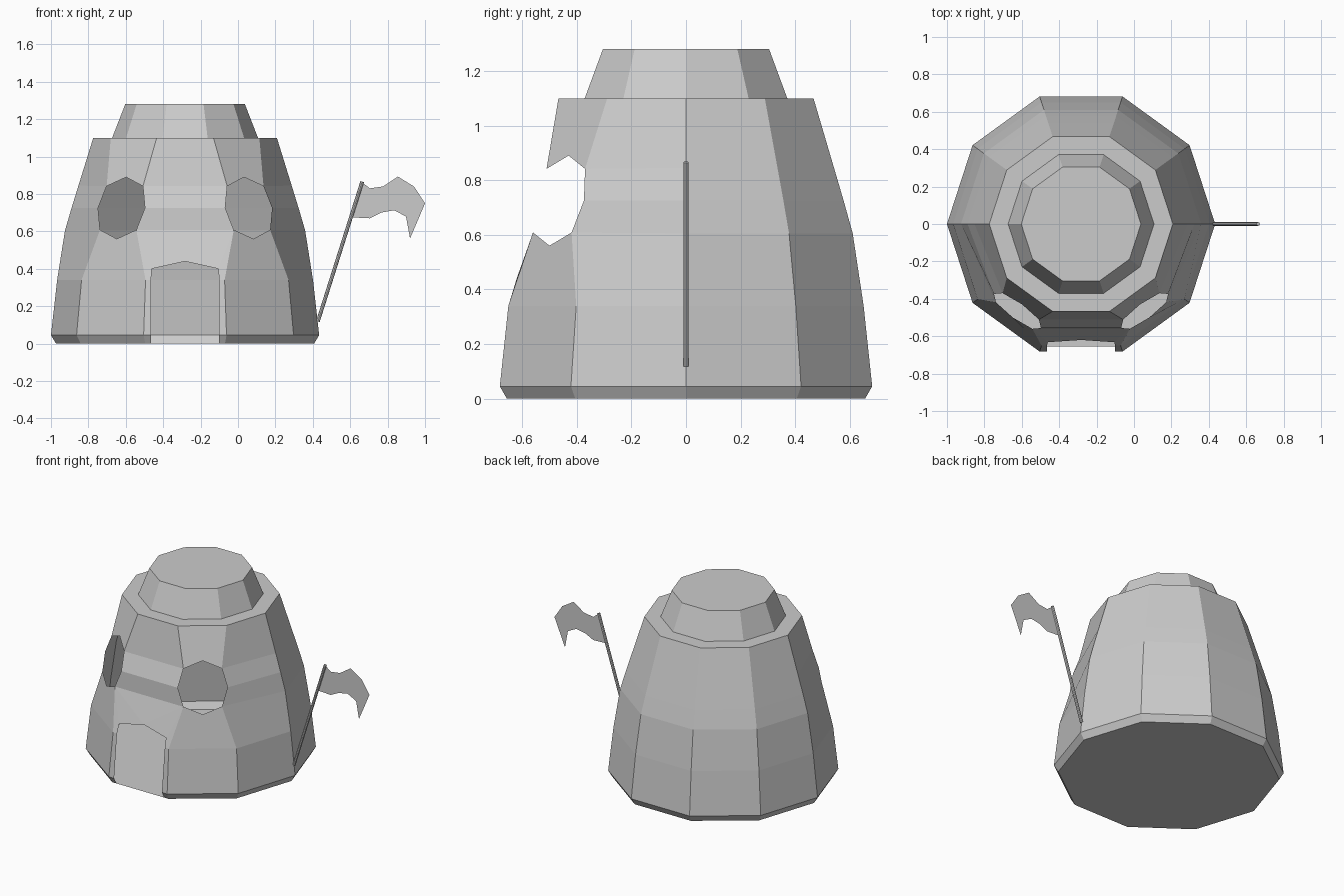
import bpy, bmesh, math
from mathutils import Vector

if "Cube" in bpy.data.objects:
    bpy.data.objects.remove(bpy.data.objects["Cube"])

CX = -0.283   # hut axis
SIDES = 10


def add_object(name, bm, location=(0, 0, 0)):
    mesh = bpy.data.meshes.new(name)
    bm.to_mesh(mesh)
    bm.free()
    ob = bpy.data.objects.new(name, mesh)
    ob.location = location
    bpy.context.collection.objects.link(ob)
    return ob


# Hut shell: ten-sided lathe, hollow and paper thin
profile = [(0.69, 0), (0.717, 0.045), (0.684, 0.34), (0.642, 0.605), (0.607, 0.725),
           (0.57, 0.845), (0.491, 1.1), (0.39, 1.1), (0.32, 1.28)]
bm = bmesh.new()
rings = []
for r, z in profile:
    angles = [math.tau * i / SIDES for i in range(SIDES)]
    rings.append([bm.verts.new((r * math.cos(a), r * math.sin(a), z)) for a in angles])
faces = {}
for k in range(len(rings) - 1):
    for i in range(SIDES):
        j = (i + 1) % SIDES
        faces[k, i] = bm.faces.new((rings[k][i], rings[k][j], rings[k + 1][j], rings[k + 1][i]))
bm.faces.new(rings[0][::-1])
bm.faces.new(rings[-1])

# Eye windows: octagonal openings, neighbouring corners pulled onto the rim
for s, col, inner, outer in ((1, 8, 8, 9), (-1, 6, 7, 6)):
    mids = []
    for k in (3, 5):
        edge = bm.edges.get((rings[k][inner], rings[k][outer]))
        mids.append(bmesh.utils.edge_split(edge, rings[k][inner], 0.5)[1])
    bmesh.ops.delete(bm, geom=[faces[3, col], faces[4, col]], context='FACES_ONLY')
    centre = Vector((s * 0.34, -0.465, 0.725))
    side = Vector((s * 0.809, 0.588, 0))
    up = Vector((-s * 0.025, 0.035, 0.165))
    for k, h in ((3, -0.707), (4, 0), (5, 0.707)):
        w = 0.155 if h == 0 else 0.12
        rings[k][inner].co = centre - side * w + up * h
        rings[k][outer].co = centre + side * w + up * h
    for v, h in zip(mids, (-1, 1)):
        v.co = centre + up * h

# Doorway: open arch cut through the lower front panel
bmesh.ops.delete(bm, geom=[faces[k, 7] for k in range(3)], context='FACES_ONLY')
peak = bm.verts.new((0, -0.62, 0.44))
tops = []
for s, c in ((-1, 7), (1, 8)):
    jamb = [bm.verts.new((s * 0.182, rings[k][c].co.y, profile[k][1])) for k in range(3)]
    jamb.append(bm.verts.new((s * 0.178, -0.632, 0.40)))
    for k in range(3):
        bm.faces.new((rings[k][c], jamb[k], jamb[k + 1], rings[k + 1][c]))
    tops.append(jamb[3])
bm.faces.new((tops[0], peak, rings[3][7]))
bm.faces.new((peak, tops[1], rings[3][8]))
bm.faces.new((peak, rings[3][8], rings[3][7]))

bmesh.ops.delete(bm, geom=[e for e in bm.edges if not e.link_faces], context='EDGES')
bmesh.ops.recalc_face_normals(bm, faces=bm.faces[:])
add_object("hut_shell", bm, (CX, 0, 0))

# Flag pole: thin leaning cylinder
low, high = Vector((0.427, 0, 0.118)), Vector((0.664, 0, 0.866))
axis = high - low
bpy.ops.mesh.primitive_cylinder_add(vertices=8, radius=0.01, depth=axis.length,
                                    location=(low + high) / 2,
                                    rotation=axis.to_track_quat('Z', 'Y').to_euler())
bpy.context.object.name = "flag_pole"

# Flag: flat waving sheet, upper edge paired with lower edge
upper = [(0.664, 0.862), (0.705, 0.83), (0.775, 0.84), (0.855, 0.893), (0.941, 0.84), (1.0, 0.75)]
lower = [(0.607, 0.675), (0.705, 0.67), (0.764, 0.70), (0.834, 0.713), (0.898, 0.68), (0.92, 0.562)]
bm = bmesh.new()
rows = [[bm.verts.new((x, 0, z)) for x, z in row] for row in (upper, lower)]
for a in range(len(upper) - 1):
    bm.faces.new((rows[1][a], rows[1][a + 1], rows[0][a + 1], rows[0][a]))
add_object("flag", bm)
